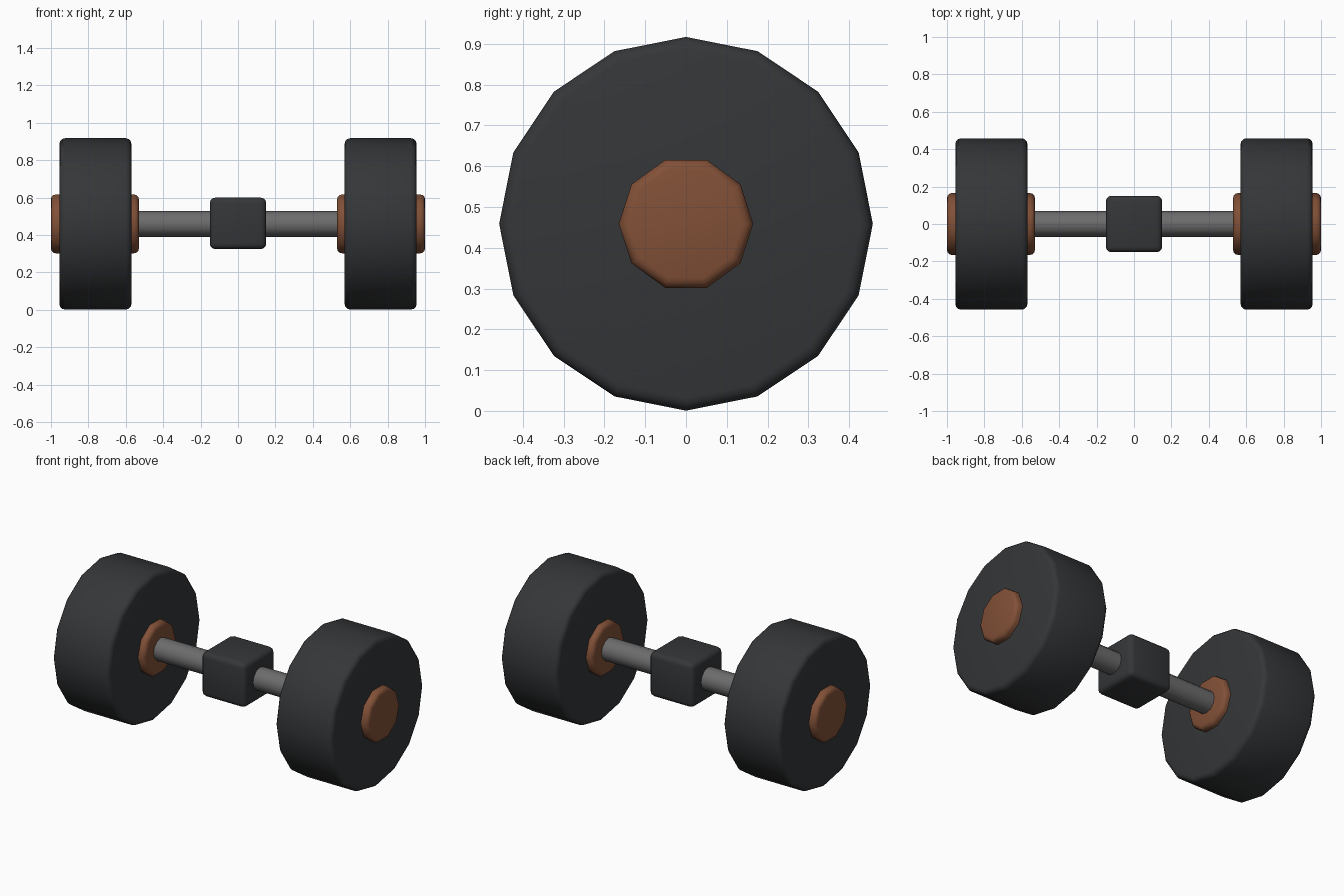
import bpy, bmesh, math

if "Cube" in bpy.data.objects:
    bpy.data.objects.remove(bpy.data.objects["Cube"])

AXIS_Z = 0.459


def material(name, color):
    m = bpy.data.materials.new(name)
    m.diffuse_color = (*color, 1)
    m.use_nodes = True
    m.node_tree.nodes["Principled BSDF"].inputs["Base Color"].default_value = m.diffuse_color
    return m


rubber = material("dark_rubber", (0.035, 0.037, 0.04))
copper = material("copper_brown", (0.22, 0.08, 0.038))
steel = material("grey_steel", (0.15, 0.15, 0.15))


def finish(name, bm, mat, bevel):
    bmesh.ops.recalc_face_normals(bm, faces=bm.faces)
    if bevel:
        # round only the hard edges, not the facets of the barrel
        hard = [e for e in bm.edges if e.calc_face_angle() > math.radians(50)]
        bmesh.ops.bevel(bm, geom=hard, offset=bevel, segments=3,
                        profile=0.5, affect='EDGES', clamp_overlap=True)
    me = bpy.data.meshes.new(name)
    bm.to_mesh(me)
    bm.free()
    me.materials.append(mat)
    ob = bpy.data.objects.new(name, me)
    bpy.context.collection.objects.link(ob)
    bpy.ops.object.select_all(action='DESELECT')
    ob.select_set(True)
    bpy.context.view_layer.objects.active = ob
    bpy.ops.object.shade_smooth_by_angle(angle=math.radians(40))
    return ob


def x_cylinder(name, x0, x1, r, sides, mat, bevel=0.0):
    bm = bmesh.new()
    ring = []
    for i in range(sides):
        a = 2 * math.pi * i / sides
        ring.append(bm.verts.new((x0, r * math.cos(a), AXIS_Z + r * math.sin(a))))
    base = bm.faces.new(ring)
    ext = bmesh.ops.extrude_face_region(bm, geom=[base], use_keep_orig=True)
    top = [v for v in ext["geom"] if isinstance(v, bmesh.types.BMVert)]
    bmesh.ops.translate(bm, verts=top, vec=(x1 - x0, 0, 0))
    return finish(name, bm, mat, bevel)


# Wheels and hubs on both ends
for side, s in (("left", -1), ("right", 1)):
    x_cylinder(f"{side}_wheel", *sorted((s * 0.57, s * 0.955)), 0.458, 16, rubber, 0.03)
    x_cylinder(f"{side}_hub", *sorted((s * 0.53, s * 1.0)), 0.165, 10, copper, 0.025)

# Axle running through both hubs
x_cylinder("axle", -0.7, 0.7, 0.069, 12, steel)

# Central rounded block
bm = bmesh.new()
bmesh.ops.create_cube(bm, size=1)
bmesh.ops.scale(bm, vec=(0.302, 0.302, 0.275), verts=bm.verts)
bmesh.ops.translate(bm, vec=(0, 0, 0.462), verts=bm.verts)
finish("centre_block", bm, rubber, 0.03)
